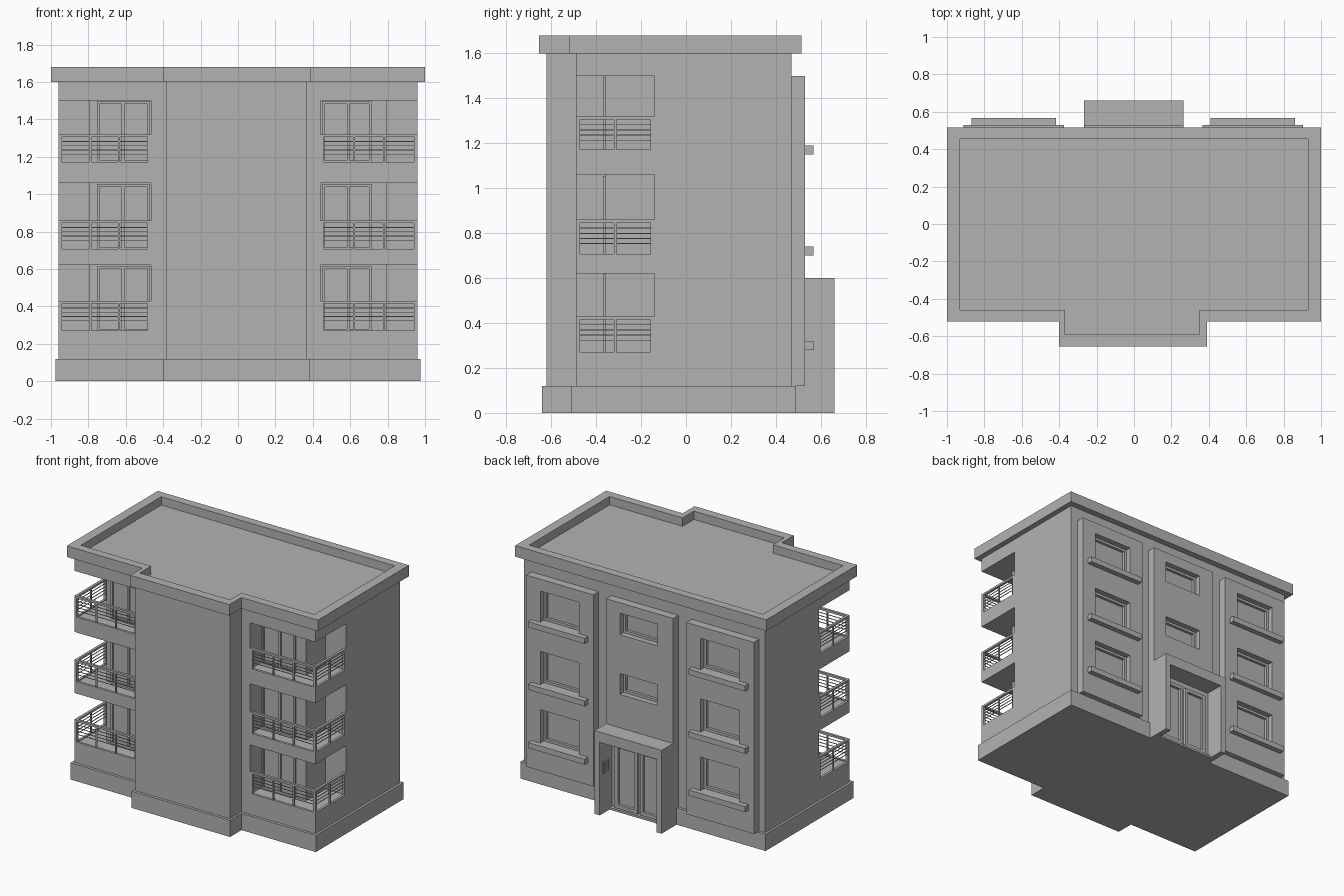
import bpy, bmesh

cube = bpy.data.objects.get("Cube")
if cube:
    bpy.data.objects.remove(cube, do_unlink=True)

GREY = (0.45, 0.45, 0.45, 1)
mat = bpy.data.materials.new("plain grey")
mat.use_nodes = True
mat.diffuse_color = GREY
mat.node_tree.nodes["Principled BSDF"].inputs["Base Color"].default_value = GREY


def finish(name, bm):
    bmesh.ops.recalc_face_normals(bm, faces=bm.faces)
    mesh = bpy.data.meshes.new(name)
    bm.to_mesh(mesh)
    bm.free()
    mesh.materials.append(mat)
    ob = bpy.data.objects.new(name, mesh)
    bpy.context.collection.objects.link(ob)
    return ob


def prism(name, pts, z0, z1):
    """Upright extrusion of a plan outline."""
    bm = bmesh.new()
    face = bm.faces.new([bm.verts.new((x, y, z0)) for x, y in pts])
    top = bmesh.ops.extrude_face_region(bm, geom=[face])["geom"]
    bmesh.ops.translate(bm, vec=(0, 0, z1 - z0),
                        verts=[v for v in top if isinstance(v, bmesh.types.BMVert)])
    return finish(name, bm)


def boxes(name, spans):
    """One object from boxes given as (x0, x1, y0, y1, z0, z1)."""
    bm = bmesh.new()
    for x0, x1, y0, y1, z0, z1 in spans:
        vs = bmesh.ops.create_cube(bm, size=1)["verts"]
        for v in vs:
            v.co = (x1 if v.co.x > 0 else x0,
                    y1 if v.co.y > 0 else y0,
                    z1 if v.co.z > 0 else z0)
    return finish(name, bm)


def cut(ob, cutter):
    mod = ob.modifiers.new("cut", 'BOOLEAN')
    mod.operation = 'DIFFERENCE'
    mod.solver = 'EXACT'
    mod.object = cutter
    bpy.context.view_layer.update()
    deps = bpy.context.evaluated_depsgraph_get()
    mesh = bpy.data.meshes.new_from_object(ob.evaluated_get(deps))
    ob.modifiers.clear()
    ob.data = mesh
    bpy.data.objects.remove(cutter, do_unlink=True)


def plan(w, front, back, b0, b1, bay):
    """Rectangle with a bay stepping out at the front."""
    return [(-w, back), (-w, front), (b0, front), (b0, bay),
            (b1, bay), (b1, front), (w, front), (w, back)]


def frame(x0, x1, y0, y1, z0, z1, t, splits=()):
    """Bars of a window or door frame, with mullions at the splits."""
    bars = [(x0, x1, y0, y1, z1 - t, z1), (x0, x1, y0, y1, z0, z0 + t)]
    for x in (x0, x1 - t, *[s - t / 2 for s in splits]):
        bars.append((x, x + t, y0, y1, z0 + t, z1 - t))
    return bars


# Main masses
prism("plinth", plan(0.977, -0.51, 0.49, -0.4, 0.385, -0.64), 0, 0.12)
walls = prism("walls", plan(0.96, -0.49, 0.47, -0.385, 0.37, -0.62), 0.12, 1.6)
roof = prism("roof_parapet", plan(1, -0.52, 0.515, -0.4, 0.39, -0.655), 1.6, 1.68)
cut(roof, prism("roof_cutter", plan(0.93, -0.46, 0.455, -0.37, 0.35, -0.59), 1.62, 1.8))

# Corner balconies: (floor, rail top, ceiling) on each storey
STOREYS = [(0.265, 0.43, 0.62), (0.70, 0.86, 1.06), (1.165, 1.32, 1.5)]
SIDES = [("left", 1, 0.44, (0.45, 0.715), 0.59), ("right", -1, 0.465, (0.47, 0.755), 0.615)]
OUT, FRONT, END, T = 0.96, -0.49, -0.14, 0.018


def flip(spans, s):
    return [(min(s * a, s * b), max(s * a, s * b), *rest) for a, b, *rest in spans]


for side, s, inner, (w0, w1), mid in SIDES:
    for n, (floor, rail, ceiling) in enumerate(STOREYS, 1):
        # L-shaped recess around the corner
        outline = [(inner, -0.36), (0.795, -0.36), (0.795, END),
                   (1.1, END), (1.1, -0.6), (inner, -0.6)]
        cut(walls, prism("recess_cutter", [(s * x, y) for x, y in outline], floor, ceiling))

        # Railing: flush frame, thin posts and wires
        bars = []
        for z0, z1 in ((rail - 0.015, rail), (floor, floor + 0.006)):
            bars += [(inner, OUT, FRONT, FRONT + T, z0, z1),
                     (OUT - T, OUT, FRONT + T, END, z0, z1)]
        z0, z1 = floor + 0.006, rail - 0.015
        bars += [(inner, inner + T, FRONT, FRONT + T, z0, z1),
                 (OUT - T, OUT, FRONT, FRONT + T, z0, z1),
                 (OUT - T, OUT, END - T, END, z0, z1)]
        yc, xc = FRONT + T / 2, OUT - T / 2
        for k in (1, 2):
            x = inner + T + (OUT - inner - 2 * T) * k / 3
            bars.append((x - 0.005, x + 0.005, yc - 0.005, yc + 0.005, z0, z1))
        y = (FRONT + END) / 2
        bars.append((xc - 0.005, xc + 0.005, y - 0.005, y + 0.005, z0, z1))
        for k in range(1, 5):
            z = z1 - 0.023 * k
            bars += [(inner + T, OUT - T, yc - 0.002, yc + 0.002, z - 0.002, z + 0.002),
                     (xc - 0.002, xc + 0.002, FRONT + T, END - T, z - 0.002, z + 0.002)]
        boxes(f"{side}_balcony_railing_{n}", flip(bars, s))

        # Glazed balcony door
        door = frame(w0, w1, -0.37, -0.355, floor, ceiling - 0.005, 0.014, [mid])
        boxes(f"{side}_balcony_door_{n}", flip(door, s))

# Rear side panels with windows and sills
WINDOWS = [(0.32, 0.56), (0.74, 0.98), (1.19, 1.415)]
for side, c in (("left", 0.635), ("right", -0.643)):
    panel = boxes(f"{side}_rear_panel", [(c - 0.268, c + 0.268, 0.465, 0.53, 0.12, 1.5)])
    holes, bars, sills = [], [], []
    for z0, z1 in WINDOWS:
        holes.append((c - 0.155, c + 0.155, 0.4, 0.6, z0, z1))
        bars += frame(c - 0.155, c + 0.155, 0.465, 0.49, z0, z1, 0.018)
        sills.append((c - 0.225, c + 0.225, 0.5, 0.568, z0 - 0.04, z0))
    cut(panel, boxes("window_cutter", holes))
    boxes(f"{side}_rear_window_frames", bars)
    boxes(f"{side}_rear_sills", sills)

# Rear centre panel with stair windows
panel = boxes("rear_centre_panel", [(-0.268, 0.265, 0.465, 0.53, 0.55, 1.5)])
holes, bars = [], []
for z0, z1 in ((0.84, 0.99), (1.27, 1.425)):
    holes.append((-0.145, 0.155, 0.4, 0.6, z0, z1))
    bars += frame(-0.145, 0.155, 0.465, 0.49, z0, z1, 0.018)
cut(panel, boxes("window_cutter", holes))
boxes("stair_window_frames", bars)

# Entrance portal, double door and entry panel
portal = boxes("entrance_portal", [(-0.268, 0.265, 0.465, 0.66, 0, 0.6)])
cut(portal, boxes("doorway_cutter", [(-0.228, 0.225, 0.52, 0.8, -0.1, 0.525)]))
leaves = frame(-0.19, -0.01, 0.515, 0.54, 0.02, 0.48, 0.025)
leaves += frame(0.01, 0.19, 0.515, 0.54, 0.02, 0.48, 0.025)
boxes("entrance_door_leaves", leaves)
boxes("entrance_threshold", [(-0.228, 0.225, 0.515, 0.55, 0, 0.015)])
keys = [(0.217, 0.226, 0.565, 0.63, 0.29, 0.37)]
for k in range(4):
    z = 0.3 + 0.017 * k
    keys.append((0.213, 0.218, 0.575, 0.62, z, z + 0.009))
boxes("entry_panel", keys)
